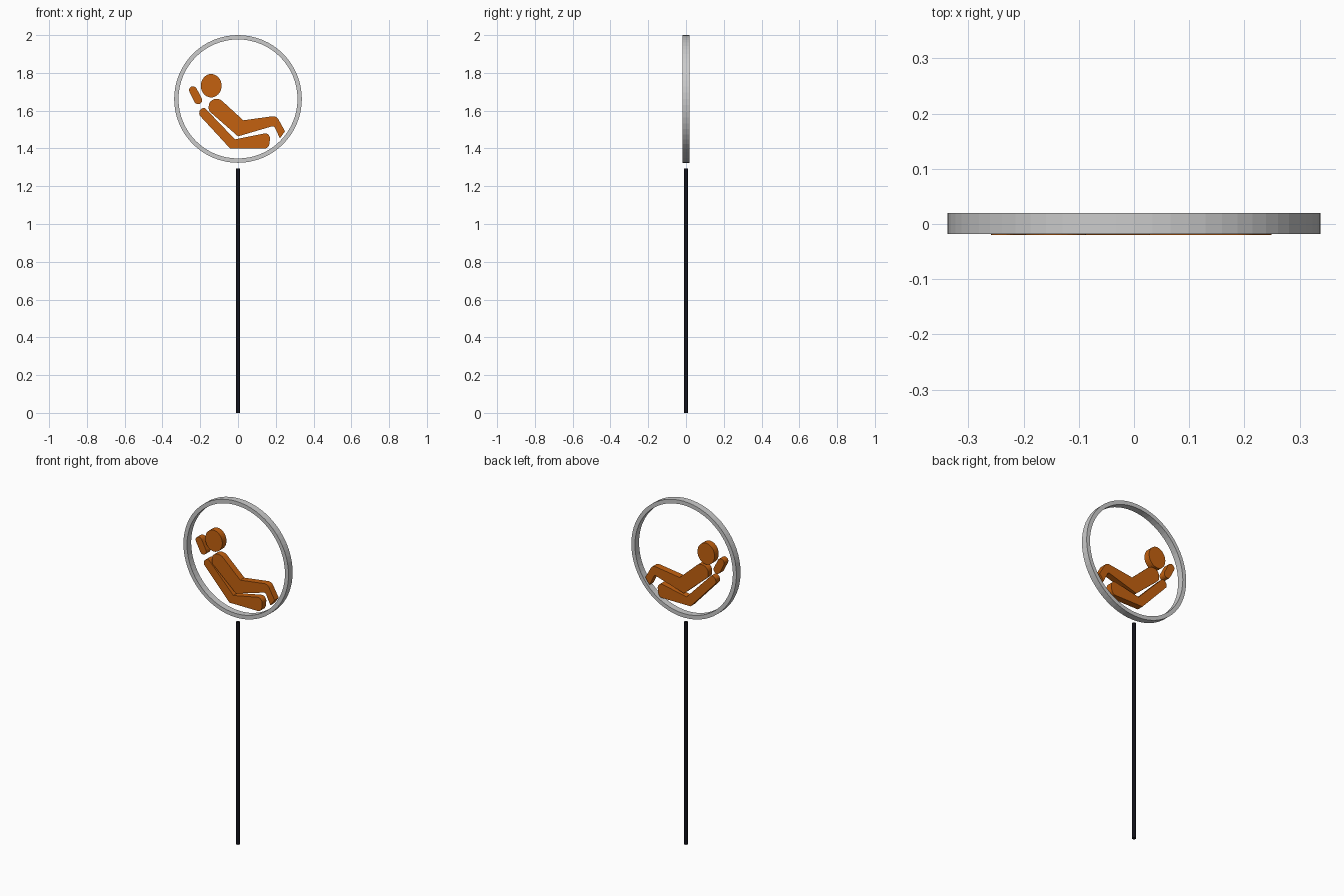
import bpy, bmesh, math
from mathutils import Vector

if "Cube" in bpy.data.objects:
    bpy.data.objects.remove(bpy.data.objects["Cube"])


def material(name, rgb):
    m = bpy.data.materials.new(name)
    m.diffuse_color = (*rgb, 1)
    m.use_nodes = True
    m.node_tree.nodes["Principled BSDF"].inputs["Base Color"].default_value = m.diffuse_color
    return m


ORANGE = material("orange", (0.55, 0.12, 0.005))
BLACK = material("black", (0.006, 0.006, 0.01))
CENTRE_Z = 1.662


def finish(name, bm, mat=None):
    bmesh.ops.recalc_face_normals(bm, faces=bm.faces)
    me = bpy.data.meshes.new(name)
    bm.to_mesh(me)
    bm.free()
    ob = bpy.data.objects.new(name, me)
    bpy.context.collection.objects.link(ob)
    if mat:
        me.materials.append(mat)
    return ob


def plate(name, outline, y0=-0.0195, y1=0.0185):
    """Extrude an x-z outline through the thickness of the sign."""
    bm = bmesh.new()
    face = bm.faces.new([bm.verts.new((x, y0, z)) for x, z in outline])
    ext = bmesh.ops.extrude_face_region(bm, geom=[face])
    verts = [g for g in ext["geom"] if isinstance(g, bmesh.types.BMVert)]
    bmesh.ops.translate(bm, verts=verts, vec=(0, y1 - y0, 0))
    return finish(name, bm, ORANGE)


def rounded(points, steps=5):
    """Cut each (x, z, cut) corner back by its cut length with a smooth curve."""
    out = []
    for i, (x, z, c) in enumerate(points):
        p = Vector((x, z))
        if c == 0:
            out.append(p)
            continue
        a = p + (Vector(points[i - 1][:2]) - p).normalized() * c
        b = p + (Vector(points[(i + 1) % len(points)][:2]) - p).normalized() * c
        for k in range(steps + 1):
            t = k / steps
            out.append(a * (1 - t) ** 2 + p * 2 * t * (1 - t) + b * t * t)
    return out


def capsule(a, b, r, n=8):
    a, b = Vector(a), Vector(b)
    ang = math.atan2(b.y - a.y, b.x - a.x)
    out = []
    for c, start in ((b, ang - math.pi / 2), (a, ang + math.pi / 2)):
        for k in range(n + 1):
            t = start + math.pi * k / n
            out.append(c + Vector((math.cos(t), math.sin(t))) * r)
    return out


# Round frame: rectangular section swept around the y axis
bm = bmesh.new()
N = 64
loops = []
for i in range(N):
    t = 2 * math.pi * i / N
    loops.append([bm.verts.new((r * math.cos(t), y, CENTRE_Z + r * math.sin(t)))
                  for r, y in ((0.338, -0.0185), (0.338, 0.0195),
                               (0.315, 0.0195), (0.315, -0.0185))])
for i in range(N):
    p, q = loops[i], loops[(i + 1) % N]
    for j in range(4):
        k = (j + 1) % 4
        bm.faces.new((p[j], p[k], q[k], q[j]))
finish("round_frame", bm)

# Pole, stopping just short of the frame
bpy.ops.mesh.primitive_cylinder_add(vertices=16, radius=0.01, depth=1.293,
                                    location=(0, 0, 1.293 / 2))
pole = bpy.context.object
pole.name = "pole"
pole.data.materials.append(BLACK)
bpy.ops.object.shade_smooth_by_angle()

# Head of the sleeper
plate("head", [(-0.142 + 0.055 * math.cos(2 * math.pi * i / 32),
                1.732 + 0.062 * math.sin(2 * math.pi * i / 32)) for i in range(32)])

# Headrest
plate("headrest", capsule((-0.238, 1.708), (-0.211, 1.655), 0.021))

# Reclining body: shoulder, hips, knee and foot
plate("body", rounded([
    (-0.155, 1.600, 0.012), (-0.155, 1.642, 0.018), (-0.128, 1.663, 0.015),
    (-0.093, 1.660, 0.014), (0.028, 1.549, 0), (0.203, 1.573, 0.022),
    (0.249, 1.491, 0), (0.222, 1.454, 0), (0.185, 1.526, 0),
    (0.0, 1.464, 0)][:8] + [(0.190, 1.520, 0.012), (0.0, 1.464, 0)]))

# Seat: backrest and cushion
plate("seat", rounded([
    (-0.206, 1.578, 0.008), (-0.203, 1.604, 0.010), (-0.179, 1.618, 0.010),
    (-0.016, 1.448, 0), (0.152, 1.482, 0.014), (0.170, 1.462, 0.012),
    (0.166, 1.413, 0.016), (0.150, 1.400, 0.008), (-0.042, 1.400, 0)]))
